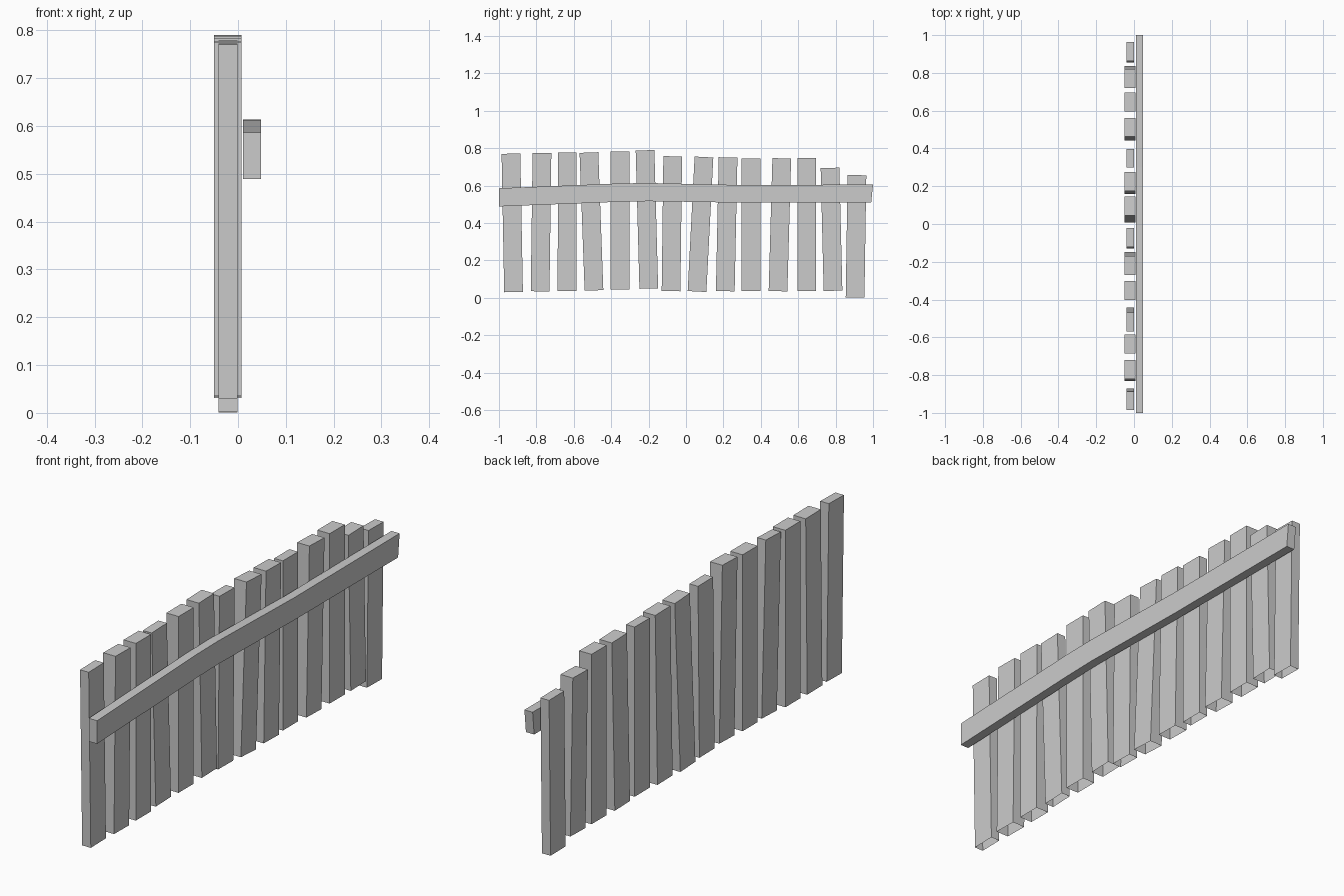
import bpy, bmesh, math
from mathutils import Matrix, Vector

if "Cube" in bpy.data.objects:
    bpy.data.objects.remove(bpy.data.objects["Cube"], do_unlink=True)

# One weathered grey for the whole fence
grey = bpy.data.materials.new("weathered_grey")
grey.use_nodes = True
colour = (0.6, 0.6, 0.6, 1)
grey.diffuse_color = colour
grey.node_tree.nodes["Principled BSDF"].inputs["Base Color"].default_value = colour


def finish(name, bm):
    bmesh.ops.recalc_face_normals(bm, faces=bm.faces)
    mesh = bpy.data.meshes.new(name)
    bm.to_mesh(mesh)
    bm.free()
    mesh.materials.append(grey)
    obj = bpy.data.objects.new(name, mesh)
    bpy.context.collection.objects.link(obj)
    return obj


def picket(name, y_low, y_high, z_low, z_high, x_min, x_max):
    """Leaning board with an open underside."""
    lean = math.atan2(y_high - y_low, z_high - z_low)
    length = math.hypot(y_high - y_low, z_high - z_low)
    bm = bmesh.new()
    bmesh.ops.create_cube(bm, size=1)
    under = [f for f in bm.faces if f.normal.z < -0.9]
    bmesh.ops.recalc_face_normals(bm, faces=bm.faces)
    bmesh.ops.delete(bm, geom=under, context='FACES_ONLY')
    bmesh.ops.scale(bm, vec=(x_max - x_min, 0.1, length), verts=bm.verts)
    place = Matrix.Translation(((x_min + x_max) / 2, (y_low + y_high) / 2, (z_low + z_high) / 2))
    bm.transform(place @ Matrix.Rotation(-lean, 4, 'X'))
    return finish(name, bm)


# Pickets: foot y, head y, foot z, head z
boards = [
    (-.922, -.936, .031, .771), (-.78, -.77, .035, .775), (-.636, -.635, .037, .778),
    (-.492, -.519, .04, .777), (-.353, -.353, .045, .783), (-.199, -.219, .05, .789),
    (-.08, -.071, .036, .757), (.059, .096, .034, .753), (.21, .225, .036, .751),
    (.348, .348, .036, .746), (.492, .512, .036, .746), (.646, .646, .037, .748),
    (.786, .77, .038, .695), (.904, .914, .002, .656),
]
thin = {0, 3, 6, 9, 13}
for i, board in enumerate(boards):
    depth = (-.041, -.001) if i in thin else (-.05, .007)
    picket(f"picket_{i + 1}", *board, *depth)

# Rail: gently bent beam swept along y (y, bottom z, top z)
stations = [(-1, .489, .586), (-.35, .514, .612), (-.2, .517, .614),
            (.3, .509, .603), (.99, .509, .606)]
bm = bmesh.new()
rings = []
for y, low, high in stations:
    # The far end is cut slightly out of square
    y_top = y + .01 if y > .9 else y
    corners = [(.01, y, low), (.048, y, low), (.048, y_top, high), (.01, y_top, high)]
    rings.append([bm.verts.new(Vector(c)) for c in corners])
for a, b in zip(rings, rings[1:]):
    for k in range(4):
        n = (k + 1) % 4
        bm.faces.new((a[k], a[n], b[n], b[k]))
bm.faces.new(rings[0])
bm.faces.new(rings[-1])
rail = finish("rail", bm)
